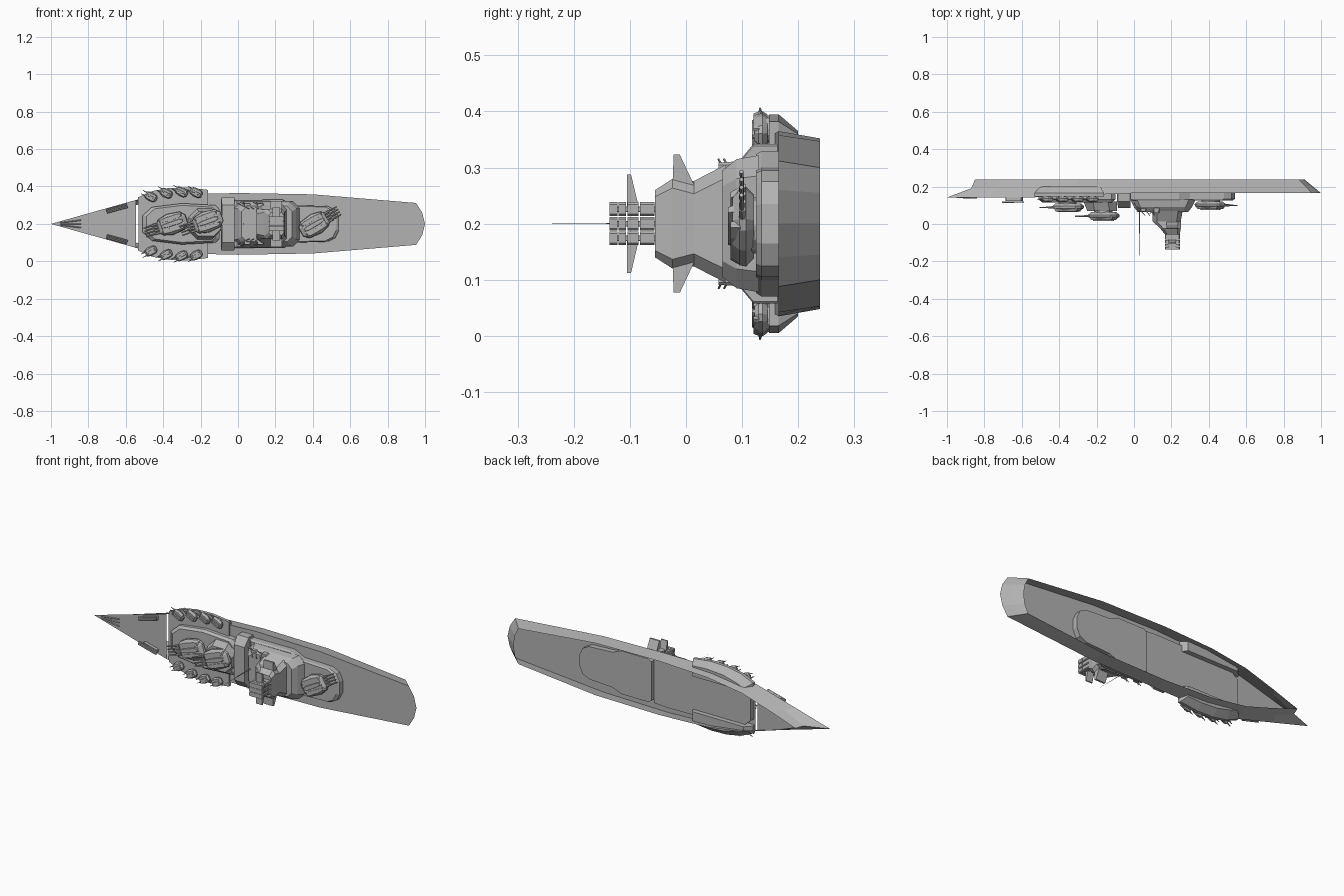
import bpy, bmesh, math
from mathutils import Matrix, Vector

if "Cube" in bpy.data.objects:
    bpy.data.objects.remove(bpy.data.objects["Cube"])

# Ship frame: x along hull (bow at -x), y = beam, z = height; turned onto its side at the end
WORLD = Matrix.Translation((0, 0, 0.2)) @ Matrix.Rotation(math.pi / 2, 4, 'X')
grey = bpy.data.materials.new("hull_grey")
grey.diffuse_color = (0.45, 0.45, 0.45, 1)
grey.use_nodes = True
grey.node_tree.nodes["Principled BSDF"].inputs["Base Color"].default_value = grey.diffuse_color


def finish(name, bm, local=Matrix()):
    bmesh.ops.recalc_face_normals(bm, faces=bm.faces)
    bm.transform(WORLD @ local)
    me = bpy.data.meshes.new(name)
    bm.to_mesh(me)
    bm.free()
    me.materials.append(grey)
    ob = bpy.data.objects.new(name, me)
    bpy.context.collection.objects.link(ob)
    return ob


def sym(half):
    """Mirror a half outline (x, b) across the centreline into a full ring."""
    return list(half) + [(x, -b) for x, b in reversed(half) if b > 1e-6]


def add_loft(bm, rings, bottom=True, top=True):
    vs = [[bm.verts.new(p) for p in r] for r in rings]
    n = len(vs[0])
    for a, b in zip(vs, vs[1:]):
        for i in range(n):
            j = (i + 1) % n
            bm.faces.new((a[i], a[j], b[j], b[i]))
    if bottom:
        bm.faces.new(vs[0])
    if top:
        bm.faces.new(vs[-1])


def loft(name, rings, bottom=True, top=True, local=Matrix()):
    bm = bmesh.new()
    add_loft(bm, rings, bottom, top)
    return finish(name, bm, local)


def at(outline, h):
    return [(x, b, h) for x, b in outline]


def tier(outline, h, s=1.0, cx=0.0):
    return [(cx + (x - cx) * s, b * s, h) for x, b in outline]


def oct_ring(x0, x1, hw, h, c=0.3, b=0):
    """Rectangle with cut corners."""
    k = c * min(hw, (x1 - x0) / 2)
    return [(x, y + b, h) for x, y in sym([(x0, hw - k), (x0 + k, hw), (x1 - k, hw), (x1, hw - k)])]


def add_rod(bm, p, q, r, n=6, r2=None):
    p, q = Vector(p), Vector(q)
    rot = (q - p).to_track_quat('Z', 'Y')
    ring = [rot @ Vector((math.cos(a), math.sin(a), 0)) for a in (2 * math.pi * i / n for i in range(n))]
    add_loft(bm, [[p + v * r for v in ring], [q + v * (r2 or r) for v in ring]])


def slab(name, poly, x0, x1):
    """(b, h) polygon extruded along x."""
    loft(name, [[(x0, b, h) for b, h in poly], [(x1, b, h) for b, h in poly]])


# Hull: open-bottomed shell, deck edge lofted to keel edge
def sheer(x):
    return -0.142 - 0.023 * min(1, max(0, (x + 0.55) / 0.5))


deck = [(-1, 0), (-0.78, 0.062), (-0.545, 0.128), (-0.533, 0.131), (-0.3, 0.158), (0, 0.165),
        (0.4, 0.158), (0.952, 0.112), (0.985, 0.06), (1.0, 0)]
keel = [(-0.85, 0), (-0.7, 0.052), (-0.53, 0.105), (-0.515, 0.109), (-0.3, 0.14), (0, 0.152),
        (0.4, 0.147), (0.88, 0.1), (0.902, 0.055), (0.91, 0)]
mid = [((a + c) / 2, (b + d) / 2) for (a, b), (c, d) in zip(deck, keel)]
mid[0] = (-0.87, 0)
loft("hull_sides", [at(sym(keel), -0.239), [(x, b, (sheer(x) - 0.239) / 2) for x, b in sym(mid)],
                    [(x, b, sheer(x)) for x, b in sym(deck)]], False, False)


# Decks, parted by a narrow slot behind the bow
def deck_plate(name, outline):
    bm = bmesh.new()
    vs = [bm.verts.new((x, b, sheer(x))) for x, b in outline]
    edges = [bm.edges.new((v, vs[i - 1])) for i, v in enumerate(vs)]
    bmesh.ops.triangle_fill(bm, edges=edges, use_beauty=True, normal=(0, 0, 1))
    finish(name, bm)


deck_plate("bow_deck", sym(deck[:3]))
deck_plate("main_deck", sym(deck[3:]))

# Superstructure tiers; the aft block also shows below the deck
fore_base = sym([(-0.51, 0.045), (-0.46, 0.09), (-0.3, 0.11), (-0.12, 0.1), (-0.1, 0.08)])
aft_base = sym([(-0.02, 0.128), (0.24, 0.13), (0.3, 0.1), (0.48, 0.095), (0.52, 0.075), (0.54, 0.035)])
under = sym([(0.08, 0.11), (0.1, 0.122), (0.27, 0.122), (0.32, 0.1), (0.47, 0.092), (0.51, 0.072), (0.53, 0.03)])
under_fore = sym([(-0.525, 0.07), (-0.48, 0.108), (-0.3, 0.132), (0.0, 0.135), (0.08, 0.13)])
loft("underdeck_block", [at(under, -0.195), at(under, -0.165)])
loft("underdeck_plate", [at(under_fore, -0.173), [(x, b, sheer(x)) for x, b in under_fore]], True, False)
loft("forward_base", [[(x, b, sheer(x)) for x, b in fore_base], tier(fore_base, -0.13, 1, -0.3),
                      tier(fore_base, -0.115, 0.9, -0.3)], False)
loft("second_turret_platform", [oct_ring(-0.27, -0.09, 0.085, -0.12, 0.6),
                                oct_ring(-0.25, -0.09, 0.065, -0.07, 0.6)])
loft("aft_base", [at(aft_base, -0.165), at(aft_base, -0.135), tier(aft_base, -0.125, 0.95, 0.25)], False)
loft("cross_bulkhead", [oct_ring(-0.09, -0.018, 0.142, -0.163, 0.1), oct_ring(-0.09, -0.018, 0.142, -0.12, 0.1),
                        oct_ring(-0.085, -0.02, 0.1, -0.085, 0.1)])
loft("midship_house", [oct_ring(-0.02, 0.33, 0.122, -0.13), oct_ring(0.0, 0.31, 0.115, -0.09),
                       oct_ring(0.02, 0.29, 0.095, -0.065)])
loft("bridge_tower", [oct_ring(0.1, 0.26, 0.105, -0.07), oct_ring(0.1, 0.25, 0.076, -0.014),
                      oct_ring(0.14, 0.25, 0.08, 0.024), oct_ring(0.165, 0.245, 0.06, 0.055)])

# Mast head: three columns of stacked blocks around thin stems
for b in (-0.026, 0, 0.026):
    for i, (h0, h1) in enumerate(((0.056, 0.082), (0.085, 0.104), (0.107, 0.12), (0.122, 0.136))):
        loft(f"mast_block_{i}", [oct_ring(0.165, 0.245, 0.0123, h, 0.3, b) for h in (h0, h1)])
    loft("mast_stem", [oct_ring(0.185, 0.225, 0.005, h, 0.2, b) for h in (0.05, 0.13)])

# Tower wings and braces, both sides
for s in (1, -1):
    slab("lower_wing", [(s * b, h) for b, h in ((0.06, -0.014), (0.07, -0.014), (0.123, 0.011), (0.123, 0.022),
                                                (0.07, 0.024))], 0.175, 0.235)
    slab("upper_wing", [(s * b, h) for b, h in ((0.03, 0.105), (0.088, 0.105), (0.088, 0.098), (0.033, 0.085))],
         0.185, 0.225)
    bm = bmesh.new()
    for i in range(3):
        add_rod(bm, (0.0 + 0.03 * i, s * 0.11, -0.11), (0.06 + 0.025 * i, s * 0.08, -0.045), 0.002, 4)
    finish("rigging_braces", bm)

# Antenna, tapering to a fine tip
bm = bmesh.new()
add_rod(bm, (0.03, 0, -0.07), (0.03, 0, 0.05), 0.003)
add_rod(bm, (0.03, 0, 0.05), (0.03, 0, 0.239), 0.0018, 6, 0.0001)
finish("antenna", bm)


# Gun turret pointing along local +x
def turret(name, x, b, h, deg, s=1.0, guns=4, tall=1.0, reach=0.15):
    local = (Matrix.Translation((x, b, h)) @ Matrix.Rotation(math.radians(deg), 4, 'Z')
             @ Matrix.Diagonal((s, s, s * tall, 1)))
    bm = bmesh.new()
    add_loft(bm, [[(0.05 * math.cos(a), 0.05 * math.sin(a), z) for a in
                   (math.pi * i / 6 for i in range(12))] for z in (-0.01, 0.006)])
    plan = sym([(-0.085, 0.025), (-0.06, 0.05), (0.01, 0.058), (0.06, 0.045), (0.075, 0.03)])
    add_loft(bm, [tier(plan, 0.002, 0.8), tier(plan, 0.016), tier(plan, 0.028, 0.97), tier(plan, 0.04, 0.75)])
    # armour lobes on the roof
    lobe = sym([(-0.07, 0.008), (-0.05, 0.015), (0.03, 0.014), (0.065, 0.008)])
    for c in (-0.034, 0, 0.034):
        add_loft(bm, [[(px, py + c, 0.026) for px, py in lobe],
                      [(px * 0.85, py * 0.7 + c * 0.9, 0.048 if c == 0 else 0.044) for px, py in lobe]])
    for i in range(guns):
        y = 0.024 * (2 * i / (guns - 1) - 1)
        add_rod(bm, (0.05, y, 0.022), (0.1, y, 0.023), 0.0065)
        add_rod(bm, (0.1, y, 0.023), (reach, y, 0.024), 0.004)
    finish(name, bm, local)


turret("main_turret_a", -0.355, 0, -0.112, 198)
turret("main_turret_b", -0.165, 0.012, -0.065, 200)
turret("main_turret_c", 0.41, -0.003, -0.123, 30)

# Side sponsons with four secondary turrets each
edge = [(-0.535, 0.142), (-0.46, 0.175), (-0.37, 0.192), (-0.27, 0.195), (-0.16, 0.182)]
lower = [(-0.5, 0.118), (-0.45, 0.138), (-0.37, 0.158), (-0.27, 0.165), (-0.18, 0.16)]
for s in (1, -1):
    def ring(pts, h, inner=0.1):
        return [(x, s * b, h) for x, b in pts] + [(pts[-1][0], s * inner, h), (pts[0][0], s * inner, h)]
    loft("sponson", [ring(lower, -0.2), ring(edge, -0.165), ring(edge, -0.148)])
    for i, (x, b) in enumerate(((-0.467, 0.146), (-0.385, 0.165), (-0.303, 0.172), (-0.225, 0.168))):
        turret(f"secondary_turret_{i}", x, s * b, -0.146, s * 152, 0.42, 2, 1.4, 0.125)
    # Bow rocket racks lying along the deck edge
    local = Matrix.Translation((-0.645, s * 0.083, -0.142)) @ Matrix.Rotation(s * 0.27 + math.pi, 4, 'Z')
    bm = bmesh.new()
    add_loft(bm, [oct_ring(-0.05, 0.04, 0.012, 0), oct_ring(-0.05, 0.04, 0.012, 0.018)])
    for y in (-0.008, 0, 0.008):
        add_rod(bm, (-0.055, y, 0.024), (0.06, y, 0.026), 0.004)
    finish("bow_rocket_rack", bm, local)
    # Light guns beside the midship house
    for x, h in ((0.05, -0.08), (0.12, -0.07)):
        bm = bmesh.new()
        add_loft(bm, [oct_ring(x - 0.02, x + 0.02, 0.011, h - 0.02, 0.5, s * 0.1),
                      oct_ring(x - 0.015, x + 0.015, 0.009, h + 0.012, 0.5, s * 0.1)])
        for k in (-0.006, 0.006):
            add_rod(bm, (x + k, s * 0.1, h + 0.004), (x + k - 0.03, s * 0.115, h + 0.012), 0.002, 5)
        finish("light_gun", bm)

# Anchor rails near the bow tip
bm = bmesh.new()
for k in (-0.02, 0, 0.02):
    add_rod(bm, (-0.95, k * 0.3, -0.141), (-0.84, k, -0.14), 0.003, 4)
finish("bow_rails", bm)
